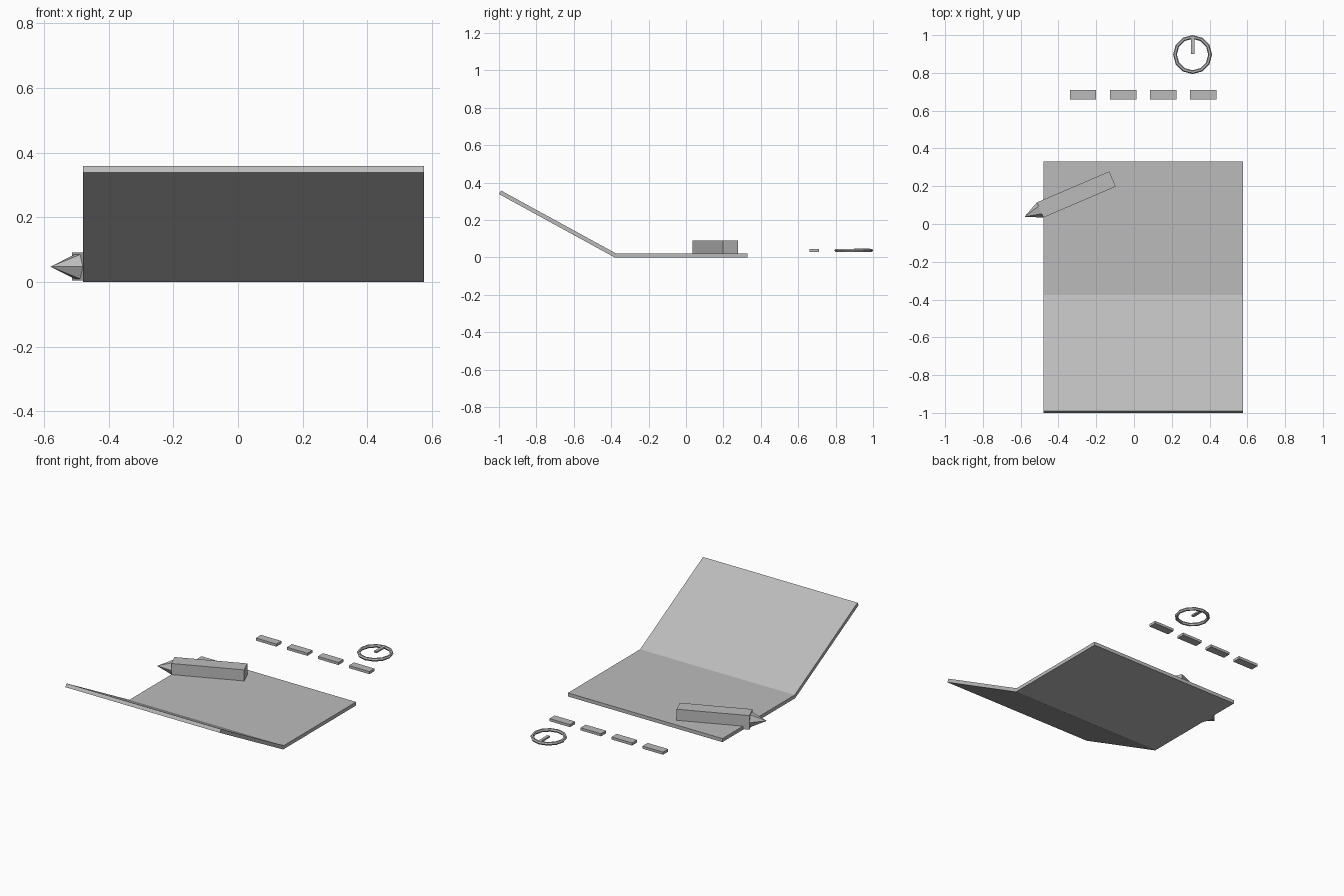
import bpy, bmesh
from math import radians, cos, sin
from mathutils import Vector, Matrix

cube = bpy.data.objects.get("Cube")
if cube:
    bpy.data.objects.remove(cube)

grey = bpy.data.materials.new("plain_grey")
grey.use_nodes = True
grey.diffuse_color = (0.5, 0.5, 0.5, 1)
grey.node_tree.nodes["Principled BSDF"].inputs["Base Color"].default_value = (0.5, 0.5, 0.5, 1)


def finish(name, bm):
    bmesh.ops.recalc_face_normals(bm, faces=bm.faces)
    mesh = bpy.data.meshes.new(name)
    bm.to_mesh(mesh)
    bm.free()
    mesh.materials.append(grey)
    obj = bpy.data.objects.new(name, mesh)
    bpy.context.collection.objects.link(obj)
    return obj


def box(name, centre, size, turn=0):
    bm = bmesh.new()
    m = Matrix.Translation(centre) @ Matrix.Rotation(turn, 4, 'Z') @ Matrix.Diagonal((*size, 1))
    bmesh.ops.create_cube(bm, size=1, matrix=m)
    return finish(name, bm)


# Folded board: side profile extruded across the width
profile = [(0.33, 0), (0.33, 0.022), (-0.375, 0.022), (-0.989, 0.358), (-1.0, 0.339), (-0.381, 0)]
bm = bmesh.new()
face = bm.faces.new([bm.verts.new((-0.48, y, z)) for y, z in profile])
ext = bmesh.ops.extrude_face_region(bm, geom=[face])
bmesh.ops.translate(bm, vec=(1.056, 0, 0),
                    verts=[v for v in ext["geom"] if isinstance(v, bmesh.types.BMVert)])
finish("folded_board", bm)

# Pencil: square shaft with a six-sided point along the same axis
turn = radians(23.2)
axis = Vector((cos(turn), sin(turn), 0))
shaft_end = Vector((-0.497, 0.074, 0.047))
length, tip = 0.417, 0.09
box("pencil_shaft", shaft_end + axis * length / 2, (length, 0.087, 0.087), turn)
bm = bmesh.new()
bmesh.ops.create_cone(bm, cap_ends=True, segments=6, radius1=0.0435, radius2=0, depth=tip,
                      matrix=Matrix.Translation(shaft_end - axis * tip / 2)
                      @ Matrix.Rotation(turn, 4, 'Z') @ Matrix.Rotation(radians(-90), 4, 'Y'))
bmesh.ops.remove_doubles(bm, verts=bm.verts, dist=0.0001)
finish("pencil_point", bm)

# Row of small bars
for i in range(4):
    box(f"bar_{i + 1}", (-0.27 + i * 0.212, 0.685, 0.038), (0.14, 0.05, 0.016))

# Dial: twelve-sided ring with one hand
bpy.ops.mesh.primitive_torus_add(major_segments=12, minor_segments=6, major_radius=0.093,
                                 minor_radius=0.01, location=(0.31, 0.897, 0.038))
ring = bpy.context.object
ring.name = "dial_ring"
ring.data.materials.append(grey)
box("dial_hand", (0.31, 0.942, 0.042), (0.018, 0.086, 0.01))
